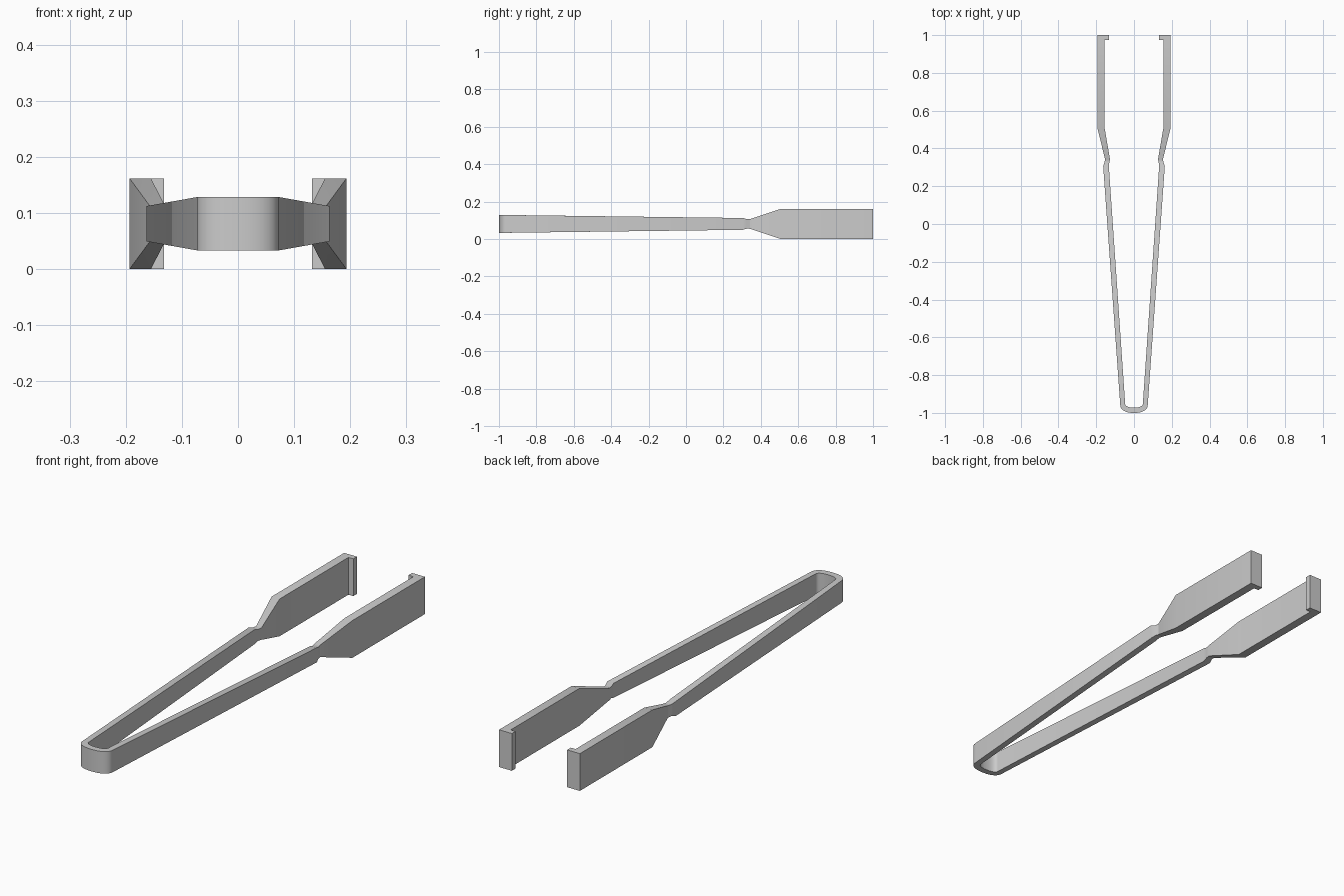
import bpy, bmesh, math

if "Cube" in bpy.data.objects:
    bpy.data.objects.remove(bpy.data.objects["Cube"])

MID_Z = 0.081

# Right-hand stations, from bend to tip: outer x, outer y, inner x, inner y, half height
bend = []
STEPS = 8
for i in range(1, STEPS + 1):
    a = math.pi / 2 * i / STEPS
    s, c = math.sin(a) ** 0.85, math.cos(a) ** 0.85 if i < STEPS else 0.0
    bend.append((0.073 * s, -0.955 - 0.045 * c, 0.047 * s, -0.95 - 0.022 * c, 0.0475))

arm = [
    (0.163, 0.305, 0.133, 0.303, 0.0315),   # arm end
    (0.157, 0.325, 0.131, 0.322, 0.025),    # notch
    (0.153, 0.342, 0.127, 0.342, 0.026),    # neck
    (0.193, 0.505, 0.155, 0.505, 0.0805),   # paddle start
    (0.193, 0.975, 0.155, 0.975, 0.0805),
    (0.193, 0.975, 0.132, 0.975, 0.0805),   # lip step
    (0.193, 1.0, 0.132, 1.0, 0.0805),       # tip
]
centre = [(0.0, -1.0, 0.0, -0.972, 0.0475)]
right = bend + arm
left = [(-ox, oy, -ix, iy, h) for ox, oy, ix, iy, h in reversed(right)]


def sweep(name, stations):
    """Skin a rectangular section along the stations and cap both ends."""
    bm = bmesh.new()
    rings = []
    for ox, oy, ix, iy, h in stations:
        pts = [(ox, oy, MID_Z - h), (ox, oy, MID_Z + h),
               (ix, iy, MID_Z + h), (ix, iy, MID_Z - h)]
        rings.append([bm.verts.new(p) for p in pts])
    for a, b in zip(rings, rings[1:]):
        for k in range(4):
            n = (k + 1) % 4
            bm.faces.new((a[k], a[n], b[n], b[k]))
    bm.faces.new(rings[0])
    bm.faces.new(rings[-1])
    bmesh.ops.remove_doubles(bm, verts=bm.verts, dist=1e-5)
    bmesh.ops.recalc_face_normals(bm, faces=bm.faces)
    mesh = bpy.data.meshes.new(name)
    bm.to_mesh(mesh)
    bm.free()
    obj = bpy.data.objects.new(name, mesh)
    bpy.context.collection.objects.link(obj)
    return obj


# One continuous strip: arms, rounded bend, paddles and lips
tongs = sweep("tongs", left + centre + right)
bpy.context.view_layer.objects.active = tongs
tongs.select_set(True)
bpy.ops.object.shade_smooth_by_angle(angle=math.radians(25))
